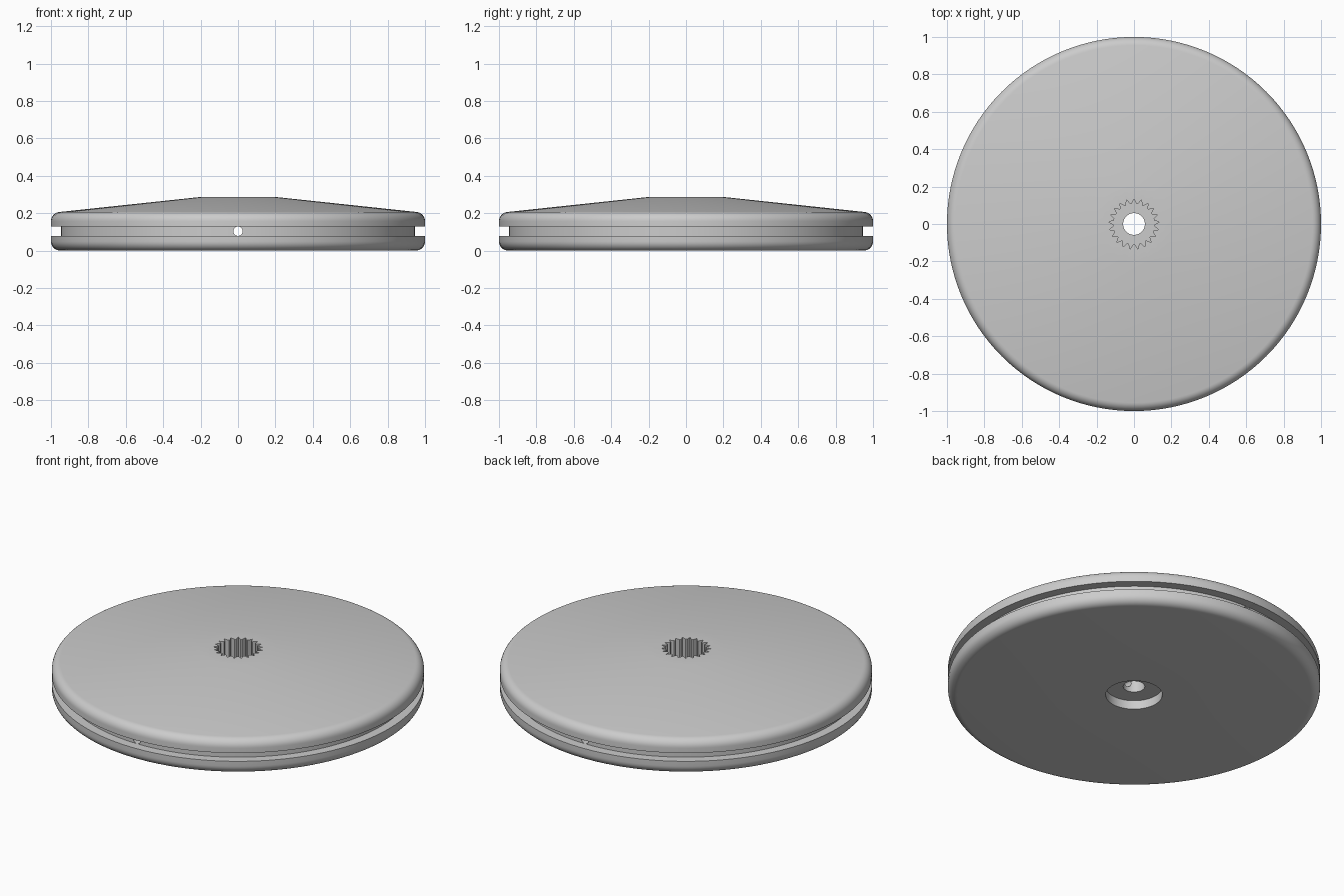
import bpy, bmesh, math
from mathutils import Matrix

cube = bpy.data.objects.get("Cube")
if cube:
    bpy.data.objects.remove(cube, do_unlink=True)

SEGMENTS = 128
HOLE_Z = 0.104

grey = bpy.data.materials.new("plain grey")
grey.use_nodes = True
grey.diffuse_color = (0.6, 0.6, 0.6, 1)
grey.node_tree.nodes["Principled BSDF"].inputs["Base Color"].default_value = (0.6, 0.6, 0.6, 1)


def make_object(name, bm):
    bmesh.ops.recalc_face_normals(bm, faces=bm.faces)
    mesh = bpy.data.meshes.new(name)
    bm.to_mesh(mesh)
    bm.free()
    mesh.materials.append(grey)
    obj = bpy.data.objects.new(name, mesh)
    bpy.context.collection.objects.link(obj)
    return obj


def fillet(r, z, radius, start, end, steps=8):
    """Arc points in the radius/height plane, angles in degrees."""
    angles = [math.radians(start + (end - start) * i / steps) for i in range(steps + 1)]
    return [(r + radius * math.cos(a), z + radius * math.sin(a)) for a in angles]


# Wheel cross-section: counterbore, rounded rim, belt groove, cone, hub, bore
profile = [(0.058, 0.052), (0.152, 0.052), (0.152, 0)]
profile += fillet(0.95, 0.05, 0.05, -90, 0)
profile += [(1, 0.079), (0.947, 0.079), (0.947, 0.128), (1, 0.128)]
profile += fillet(0.95, 0.157, 0.05, 0, 84)
profile += [(0.21, 0.286), (0.058, 0.286)]

bm = bmesh.new()
verts = [bm.verts.new((r, 0, z)) for r, z in profile]
edges = [bm.edges.new((v, verts[(i + 1) % len(verts)])) for i, v in enumerate(verts)]
bmesh.ops.spin(bm, geom=verts + edges, cent=(0, 0, 0), axis=(0, 0, 1),
               angle=math.tau, steps=SEGMENTS, use_duplicate=False)
bmesh.ops.remove_doubles(bm, verts=bm.verts, dist=0.0002)
wheel = make_object("pulley_wheel", bm)

# Toothed socket cutter
TEETH = 21
bm = bmesh.new()
ring = []
for i in range(TEETH):
    for offset, r in ((-0.38, 0.109), (0, 0.135), (0.38, 0.109)):
        a = math.tau * (i + offset) / TEETH + math.pi / 2
        ring.append(bm.verts.new((r * math.cos(a), r * math.sin(a), 0.135)))
face = bm.faces.new(ring)
top = bmesh.ops.extrude_face_region(bm, geom=[face])["geom"]
bmesh.ops.translate(bm, vec=(0, 0, 0.3), verts=[g for g in top if isinstance(g, bmesh.types.BMVert)])
socket_cutter = make_object("socket_cutter", bm)

# Cross hole cutter, front to back
bm = bmesh.new()
bmesh.ops.create_cone(bm, cap_ends=True, segments=32, radius1=0.025, radius2=0.025, depth=2.4,
                      matrix=Matrix.Translation((0, 0, HOLE_Z)) @ Matrix.Rotation(math.pi / 2, 4, "X"))
hole_cutter = make_object("cross_hole_cutter", bm)

# Cut, then shade smooth while keeping sharp edges
bpy.ops.object.select_all(action="DESELECT")
wheel.select_set(True)
bpy.context.view_layer.objects.active = wheel
for cutter in (socket_cutter, hole_cutter):
    cutter.hide_render = True
    mod = wheel.modifiers.new(cutter.name, "BOOLEAN")
    mod.operation = "DIFFERENCE"
    mod.solver = "EXACT"
    mod.object = cutter
    bpy.ops.object.modifier_apply(modifier=mod.name)
    bpy.data.objects.remove(cutter, do_unlink=True)
bpy.ops.object.shade_smooth_by_angle(angle=math.radians(30))
